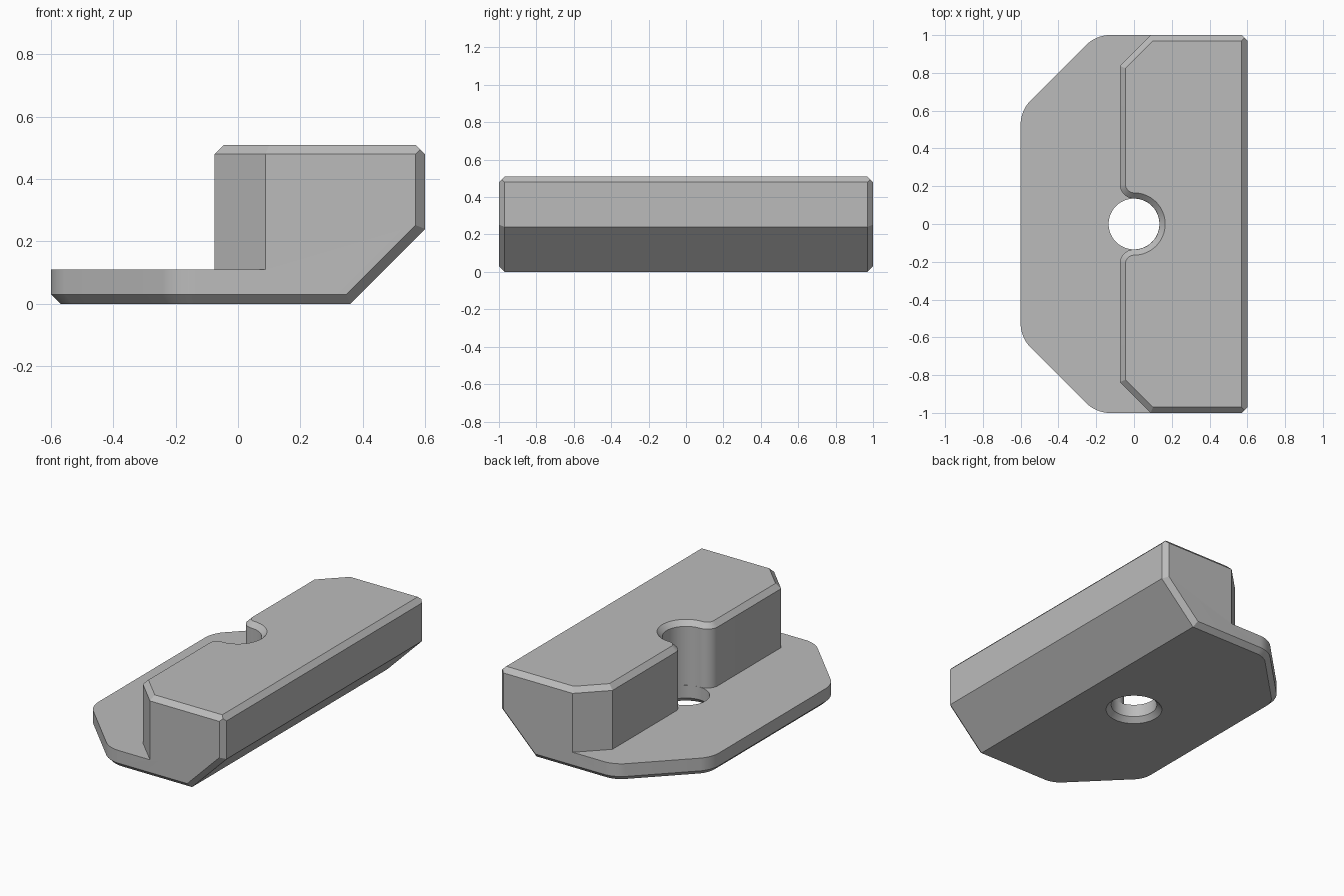
import bpy
import bmesh
from math import cos, sin, radians, sqrt
from mathutils import Vector

if "Cube" in bpy.data.objects:
    bpy.data.objects.remove(bpy.data.objects["Cube"], do_unlink=True)

HEIGHT, STEP, CHAMFER = 0.51, 0.11, 0.03
HOLE_R, FILLET_R, WALL_X = 0.135, 0.075, -0.075

grey = bpy.data.materials.new("light grey")
grey.use_nodes = True
grey.diffuse_color = (0.5, 0.5, 0.5, 1)
grey.node_tree.nodes["Principled BSDF"].inputs["Base Color"].default_value = grey.diffuse_color


def to_object(name, bm):
    bmesh.ops.recalc_face_normals(bm, faces=bm.faces)
    mesh = bpy.data.meshes.new(name)
    bm.to_mesh(mesh)
    bm.free()
    mesh.materials.append(grey)
    obj = bpy.data.objects.new(name, mesh)
    bpy.context.collection.objects.link(obj)
    return obj


def loft(layers):
    """Solid through a stack of (outline, z) layers with equal point counts."""
    bm = bmesh.new()
    rings = [[bm.verts.new((x, y, z)) for x, y in outline] for outline, z in layers]
    bm.faces.new(rings[0])
    bm.faces.new(rings[-1])
    for low, high in zip(rings, rings[1:]):
        for i in range(len(low)):
            j = (i + 1) % len(low)
            bm.faces.new((low[i], low[j], high[j], high[i]))
    bmesh.ops.recalc_face_normals(bm, faces=bm.faces)
    return bm


def slice_off(bm, point, normal):
    """Remove everything on the normal side of a plane and cap the cut."""
    geom = bm.verts[:] + bm.edges[:] + bm.faces[:]
    cut = bmesh.ops.bisect_plane(bm, geom=geom, plane_co=point,
                                 plane_no=Vector(normal).normalized(), clear_outer=True)
    edges = [e for e in cut["geom_cut"] if isinstance(e, bmesh.types.BMEdge)]
    bmesh.ops.edgeloop_fill(bm, edges=edges)


def arc(cx, cy, r, start, end, count):
    angles = [radians(start + (end - start) * i / count) for i in range(count + 1)]
    return [(cx + r * cos(a), cy + r * sin(a)) for a in angles]


def is_vertical(edge):
    a, b = (v.co for v in edge.verts)
    return (a - b).xy.length < 1e-4


def wants_chamfer(edge):
    a, b = (v.co for v in edge.verts)
    if min(a.z, b.z) > HEIGHT - 1e-4:
        return False
    if is_vertical(edge):
        return a.x > 0.5
    return not (abs(a.x - b.x) < 1e-4 and a.x > 0.3)


# Body blank: clipped-corner slab with a sloping underside on one long edge
plan = [(-0.6, -0.6), (-0.2, -1), (0.6, -1), (0.6, 1), (-0.2, 1), (-0.6, 0.6)]
bm = loft([(plan, 0), (plan, HEIGHT)])
slice_off(bm, (0.36, 0, 0), (1, 0, -1))
corners = [e for e in bm.edges if is_vertical(e) and e.verts[0].co.x < 0]
bmesh.ops.bevel(bm, geom=corners, offset=0.065, segments=8, profile=0.5,
                affect='EDGES', clamp_overlap=False)
bmesh.ops.bevel(bm, geom=[e for e in bm.edges if wants_chamfer(e)], offset=CHAMFER,
                segments=1, affect='EDGES', clamp_overlap=False)
# Top chamfers
slice_off(bm, (0.6, 0, HEIGHT - CHAMFER), (1, 0, 1))
for side in (-1, 1):
    slice_off(bm, (0, side, HEIGHT - CHAMFER), (0, side, 1))
body = to_object("clamp_body", bm)


# Step cutter: follows the wall, rounded lips and round recess, flaring at the top
def step_outline(d):
    x = WALL_X + d
    shift = 1 + 0.088 * -1 - d * sqrt(2)
    lip_y = HOLE_R + FILLET_R
    half = [(-1, 1.2), (1.2 - shift, 1.2), (x, x + shift)]
    half += arc(0, lip_y, FILLET_R - d, 180, 270, 12)
    recess = arc(0, 0, HOLE_R + d, 90, -90, 32)[1:-1]
    return half + recess + [(px, -py) for px, py in reversed(half)]


over = 0.01
step_cutter = to_object("step_cutter", loft([
    (step_outline(0), STEP), (step_outline(0), HEIGHT - CHAMFER),
    (step_outline(CHAMFER + over), HEIGHT + over)]))

# Hole cutter: straight bore with a countersink underneath
bore = HOLE_R - 0.0005


def ring(r):
    return arc(0, 0, r, 0, 360, 64)[:-1]


hole_cutter = to_object("hole_cutter", loft([
    (ring(bore + CHAMFER + over), -over), (ring(bore), CHAMFER), (ring(bore), 0.2)]))

bpy.context.view_layer.objects.active = body
body.select_set(True)
for cutter in (step_cutter, hole_cutter):
    cutter.hide_render = True
    mod = body.modifiers.new(cutter.name, 'BOOLEAN')
    mod.operation = 'DIFFERENCE'
    mod.solver = 'EXACT'
    mod.object = cutter
    bpy.ops.object.modifier_apply(modifier=mod.name)
    bpy.data.objects.remove(cutter, do_unlink=True)

bpy.ops.object.shade_smooth_by_angle(angle=radians(25))
